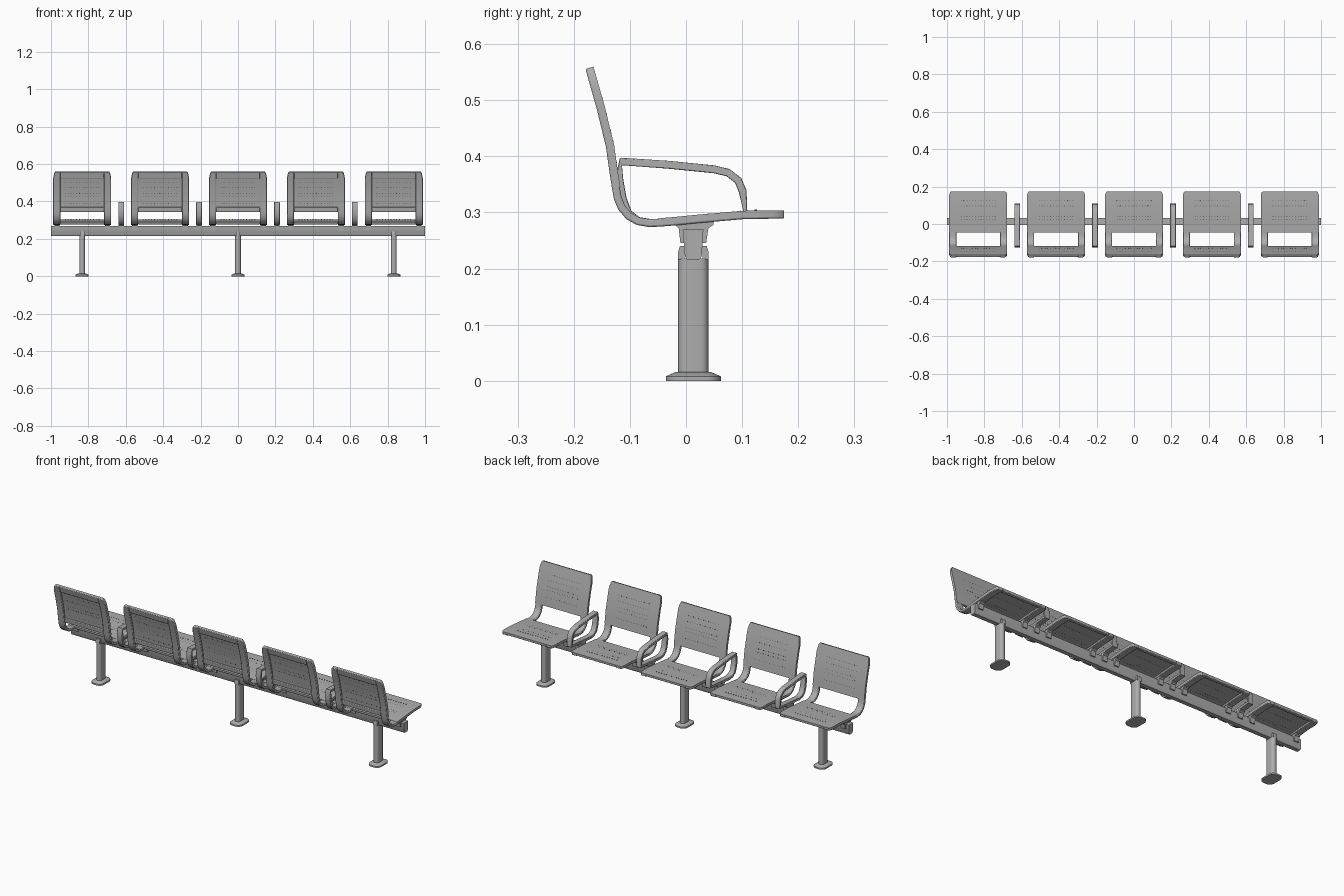
import bpy, bmesh, math
from mathutils import Vector

cube = bpy.data.objects.get("Cube")
if cube:
    bpy.data.objects.remove(cube, do_unlink=True)


def material(name, value):
    m = bpy.data.materials.new(name)
    m.use_nodes = True
    colour = (value, value, value, 1)
    m.diffuse_color = colour
    m.node_tree.nodes["Principled BSDF"].inputs["Base Color"].default_value = colour
    return m


STEEL = material("grey steel", 0.42)
HOLE = material("dark perforation", 0.12)


def finish(bm, name, mat=STEEL, bevel=0.0, x=0.0):
    bmesh.ops.recalc_face_normals(bm, faces=bm.faces)
    mesh = bpy.data.meshes.new(name)
    bm.to_mesh(mesh)
    bm.free()
    mesh.materials.append(mat)
    ob = bpy.data.objects.new(name, mesh)
    bpy.context.collection.objects.link(ob)
    ob.location.x = x
    bpy.context.view_layer.objects.active = ob
    ob.select_set(True)
    bpy.ops.object.shade_smooth_by_angle(angle=math.radians(35))
    ob.select_set(False)
    if bevel:
        b = ob.modifiers.new("soft edges", 'BEVEL')
        b.width, b.segments, b.angle_limit = bevel, 2, math.radians(40)
    return ob


def copy_to(ob, xs):
    for x in xs:
        dup = ob.copy()
        dup.location.x = x
        bpy.context.collection.objects.link(dup)


def normals(path, closed=False):
    """Outward direction in the yz plane at each path point."""
    out, n = [], len(path)
    for i in range(n):
        a = path[i - 1] if closed or i else path[0]
        b = path[(i + 1) % n] if closed or i < n - 1 else path[i]
        t = (Vector(b) - Vector(a)).normalized()
        out.append(Vector((-t.y, t.x)))
    return out


def ribbon(bm, path, norms, spans, near, far, closed=False):
    """Solid strip along a yz path; spans gives the x limits at each point."""
    rings = []
    for p, n, (x0, x1) in zip(path, norms, spans):
        a, b = Vector(p) + n * near, Vector(p) + n * far
        rings.append([bm.verts.new(v) for v in
                      ((x0, *a), (x1, *a), (x1, *b), (x0, *b))])
    pairs = list(zip(rings, rings[1:]))
    if closed:
        pairs.append((rings[-1], rings[0]))
    else:
        bm.faces.new(rings[0])
        bm.faces.new(rings[-1])
    for r, s in pairs:
        for k in range(4):
            j = (k + 1) % 4
            bm.faces.new((r[k], r[j], s[j], s[k]))


def prism(bm, outline, x0, x1):
    ends = [[bm.verts.new((x, y, z)) for y, z in outline] for x in (x0, x1)]
    for e in ends:
        bm.faces.new(e)
    for i in range(len(outline)):
        j = (i + 1) % len(outline)
        bm.faces.new((ends[0][i], ends[0][j], ends[1][j], ends[1][i]))


def loft(bm, levels, cy, radius):
    """Stack of rounded rectangles: (z, half x, half y) per level."""
    rings = []
    for z, hx, hy in levels:
        r, ring = min(radius, hx * 0.98), []
        for k in range(4):
            sx, sy = (1, -1, -1, 1)[k], (1, 1, -1, -1)[k]
            for s in range(6):
                a = (k + s / 5) * math.pi / 2
                ring.append(bm.verts.new((sx * (hx - r) + r * math.cos(a),
                                          cy + sy * (hy - r) + r * math.sin(a), z)))
        rings.append(ring)
    bm.faces.new(rings[0])
    bm.faces.new(rings[-1])
    for r, s in zip(rings, rings[1:]):
        for i in range(len(r)):
            j = (i + 1) % len(r)
            bm.faces.new((r[i], r[j], s[j], s[i]))


# Seat section, from front lip through the bend to the top of the back
SEAT = [(.175, .304), (.17, .304), (.155, .304), (.10, .303), (.02, .296),
        (-.02, .292), (-.045, .290)]
BEND = [(-.065, .289), (-.083, .292), (-.097, .300), (-.108, .313), (-.114, .328)]
BACK = [(-.117, .345), (-.121, .37), (-.128, .42), (-.145, .49), (-.155, .525),
        (-.162, .55), (-.165, .56)]
PATH = SEAT + BEND + BACK
NORM = normals(PATH)
LAST = len(PATH) - 1
OPEN_A, OPEN_B = len(SEAT) - 1, len(SEAT) + len(BEND)
HALF, INNER = .155, .117
centres = [-.833, -.4165, 0, .4165, .833]
arm_xs = [(a + b) / 2 for a, b in zip(centres, centres[1:])]


def half_width(i):
    return HALF - {0: .011, 1: .005}.get(min(i, LAST - i), 0)


def section(bm, first, last, spans, near, far):
    idx = range(first, last + 1)
    ribbon(bm, [PATH[i] for i in idx], [NORM[i] for i in idx],
           [spans(i) for i in idx], near, far)


def whole(i):
    return -half_width(i), half_width(i)


# Thin seat and back sheets
bm = bmesh.new()
section(bm, 0, OPEN_A, whole, 0, .006)
section(bm, OPEN_B, LAST, whole, 0, .006)
sheet = finish(bm, "seat_sheet", x=centres[0])

# Raised frame behind the sheets, with rails running through the bend
bm = bmesh.new()
for side in (-1, 1):
    section(bm, 0, LAST, lambda i: (side * INNER, side * half_width(i)), .001, .015)
for first, last in ((0, 2), (OPEN_A - 1, OPEN_A), (OPEN_B, OPEN_B + 1), (LAST - 2, LAST)):
    section(bm, first, last, lambda i: (-INNER, INNER), .001, .013)
frame = finish(bm, "seat_frame", bevel=.003, x=centres[0])

# Rows of perforations, showing on both faces of the sheets
bm = bmesh.new()


def hole_row(i, f):
    p = Vector(PATH[i]).lerp(Vector(PATH[i + 1]), f)
    d = Vector(PATH[i + 1]) - Vector(PATH[i])
    d.normalize()
    n = Vector((-d.y, d.x))
    for c in range(13):
        x = -.09 + c * .015
        rings = []
        for depth in (-.0004, .0064):
            rings.append([])
            for k in range(6):
                a = k * math.pi / 3
                q = p + n * depth + d * (.0024 * math.sin(a))
                rings[-1].append(bm.verts.new((x + .0024 * math.cos(a), *q)))
        for ring in rings:
            bm.faces.new(ring)
        for k in range(6):
            j = (k + 1) % 6
            bm.faces.new((rings[0][k], rings[0][j], rings[1][j], rings[1][k]))


for f in (-.3, .05, .75, .95):
    hole_row(3, f)
for f in (.1, .35, .8):
    hole_row(OPEN_B + 2, f)
hole_row(OPEN_B + 1, .4)
hole_row(OPEN_B + 3, .4)
holes = finish(bm, "perforations", HOLE, x=centres[0])

# Clips that hold each seat on the beam
CLIP = [(-.021, .286), (.05, .290), (.049, .278), (.040, .272), (.036, .246), (.029, .246),
        (.029, .268), (-.004, .268), (-.004, .246), (-.010, .246), (-.013, .272), (-.020, .278)]
bm = bmesh.new()
for x in (-.135, .135):
    prism(bm, CLIP, x - .014, x + .014)
clips = finish(bm, "seat_clips", x=centres[0])

for part in (sheet, frame, holes, clips):
    copy_to(part, centres[1:])

# Closed loop armrests between the seats
LOOP = [(-.116, .391), (-.03, .385), (.05, .377), (.075, .371), (.093, .357), (.101, .338),
        (.106, .296), (.02, .288), (-.06, .281), (-.085, .285), (-.103, .299), (-.113, .325),
        (-.119, .36)]
bm = bmesh.new()
ribbon(bm, LOOP, normals(LOOP, True), [(-.015, .015)] * len(LOOP), -.007, .007, True)
arm = finish(bm, "armrest", bevel=.003, x=arm_xs[0])
bm = bmesh.new()
prism(bm, CLIP, -.014, .014)
arm_clip = finish(bm, "armrest_clip", x=arm_xs[0])
for part in (arm, arm_clip):
    copy_to(part, arm_xs[1:])

# Long support beam
bm = bmesh.new()
prism(bm, [(.002, .216), (.024, .216), (.028, .222), (.031, .270),
           (-.006, .270), (-.002, .222)], -1, 1)
finish(bm, "support_beam")

# Legs with a forked top, on flared feet
bm = bmesh.new()
loft(bm, [(.012, .015, .027), (.218, .015, .027)], .013, .014)
for y0, y1, y2 in ((-.014, -.003, -.011), (.040, .029, .037)):
    prism(bm, [(y0, .216), (y1, .216), (y1, .240), (y2, .240), (y0, .230)], -.012, .012)
leg = finish(bm, "leg", x=centres[0])
bm = bmesh.new()
loft(bm, [(0, .035, .049), (.008, .035, .049), (.016, .019, .031)], .013, .026)
foot = finish(bm, "foot", x=centres[0])
for part in (leg, foot):
    copy_to(part, [0, centres[-1]])
